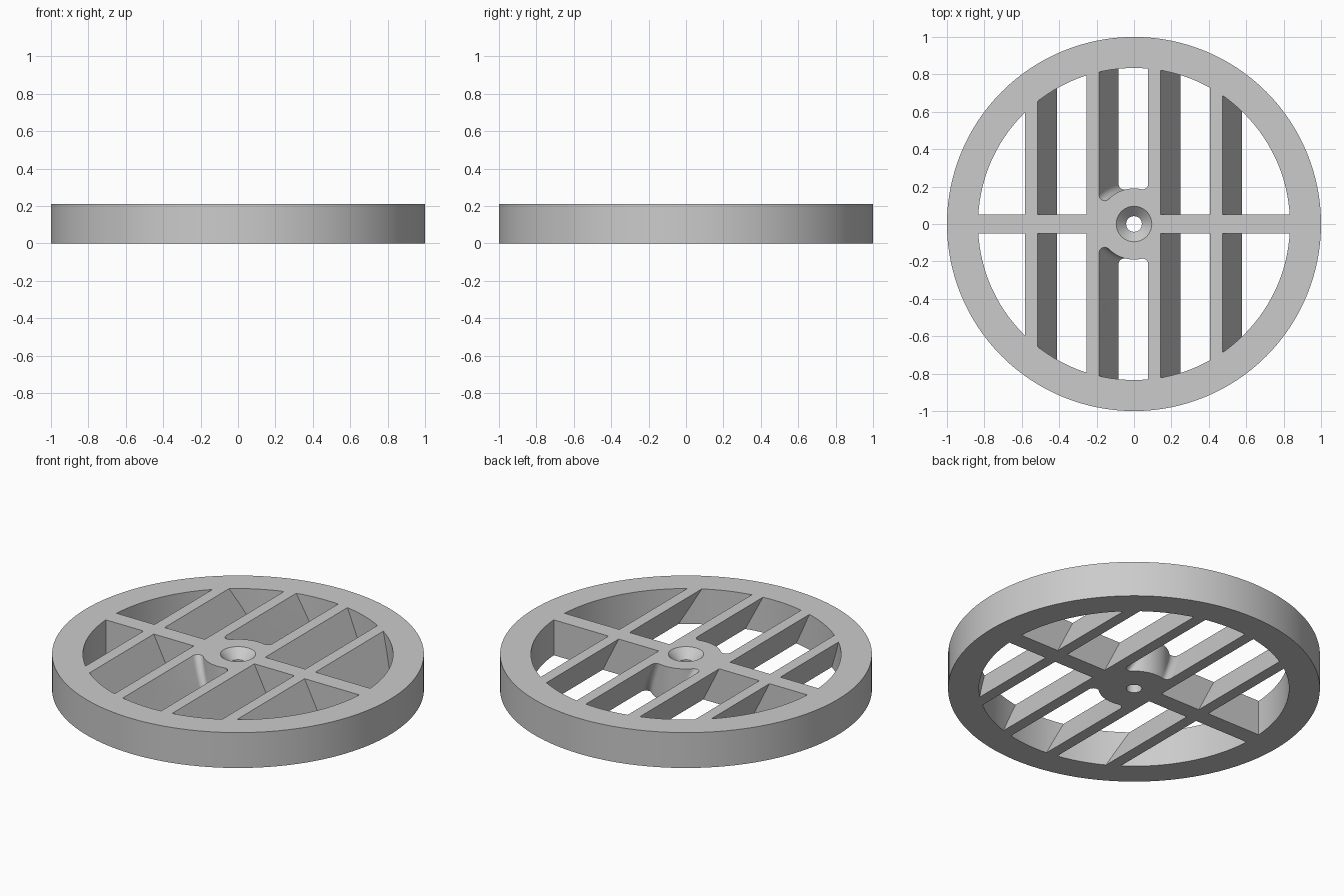
import bpy, bmesh, math

HEIGHT = 0.21
INNER_R = 0.834
LEAN = 0.5                              # sideways slat travel per unit of height
SLAT_W = 0.067
SLATS = [-0.584 + 0.33 * i for i in range(4)]
BAR_HALF = 0.051
HUB_R, FILLET = 0.19, 0.03
LOW, HIGH = -0.07, 0.28                 # overshoot for clean cuts

cube = bpy.data.objects.get("Cube")
if cube:
    bpy.data.objects.remove(cube, do_unlink=True)

grey = bpy.data.materials.new("plain grey")
grey.use_nodes = True
grey.diffuse_color = (0.6, 0.6, 0.6, 1)
grey.node_tree.nodes["Principled BSDF"].inputs["Base Color"].default_value = (0.6, 0.6, 0.6, 1)


def loft(name, rings):
    """Closed solid through matching rings of points."""
    bm = bmesh.new()
    loops = [[bm.verts.new(p) for p in ring] for ring in rings]
    n = len(loops[0])
    for a, b in zip(loops, loops[1:]):
        for i in range(n):
            j = (i + 1) % n
            bm.faces.new((a[i], a[j], b[j], b[i]))
    bm.faces.new(loops[0][::-1])
    bm.faces.new(loops[-1])
    bmesh.ops.recalc_face_normals(bm, faces=bm.faces)
    mesh = bpy.data.meshes.new(name)
    bm.to_mesh(mesh)
    bm.free()
    mesh.materials.append(grey)
    obj = bpy.data.objects.new(name, mesh)
    bpy.context.collection.objects.link(obj)
    return obj


def circle(r, z, n):
    return [(r * math.cos(2 * math.pi * i / n), r * math.sin(2 * math.pi * i / n), z)
            for i in range(n)]


def rect(x0, x1, y, z):
    return [(x0, -y, z), (x1, -y, z), (x1, y, z), (x0, y, z)]


def shift(z):
    return LEAN * (HEIGHT - z)


def subtract(target, tool):
    mod = target.modifiers.new("cut", "BOOLEAN")
    mod.operation, mod.solver, mod.object = "DIFFERENCE", "EXACT", tool
    bpy.ops.object.select_all(action="DESELECT")
    bpy.context.view_layer.objects.active = target
    target.select_set(True)
    bpy.ops.object.modifier_apply(modifier=mod.name)
    bpy.data.objects.remove(tool, do_unlink=True)


def arc(cx, cy, r, a0, a1, n):
    return [(cx + r * math.cos(a0 + (a1 - a0) * i / n),
             cy + r * math.sin(a0 + (a1 - a0) * i / n)) for i in range(n + 1)]


def hub_section(z):
    """Hub outline between the two middle slats, with filleted corners."""
    left = SLATS[1] + SLAT_W + shift(z)
    right = SLATS[2] + shift(z)
    xl, xr = left + FILLET, right - FILLET
    yl, yr = (math.sqrt((HUB_R + FILLET) ** 2 - x * x) for x in (xl, xr))
    al, ar = math.atan2(yl, xl), math.atan2(yr, xr)
    half = [(left - 0.03, yl)]
    half += arc(xl, yl, FILLET, math.pi, al + math.pi, 8)
    half += arc(0, 0, HUB_R, al, ar, 24)[1:-1]
    half += arc(xr, yr, FILLET, ar + math.pi, 2 * math.pi, 8)
    half += [(right + 0.03, yr)]
    return [(x, y, z) for x, y in half] + [(x, -y, z) for x, y in reversed(half)]


# Opening: everything inside the rim except bar, slats and hub
opening = loft("opening", [circle(INNER_R, -0.05, 128), circle(INNER_R, 0.26, 128)])
subtract(opening, loft("crossbar", [rect(-0.95, 0.95, BAR_HALF, z) for z in (LOW, HIGH)]))
for x in SLATS:
    subtract(opening, loft("slat", [rect(x + shift(z), x + SLAT_W + shift(z), 0.95, z)
                                    for z in (LOW, HIGH)]))
levels = [LOW + (HIGH - LOW) * i / 14 for i in range(15)]
subtract(opening, loft("hub", [hub_section(z) for z in levels]))

# Round grille with the openings and the countersunk screw hole
grille = loft("round_grille", [circle(1, 0, 128), circle(1, HEIGHT, 128)])
subtract(grille, opening)
subtract(grille, loft("screw_hole", [circle(0.042, -0.05, 48), circle(0.042, HEIGHT - 0.053, 48),
                                     circle(0.095, HEIGHT, 48), circle(0.095, HIGH, 48)]))
bpy.context.view_layer.objects.active = grille
grille.select_set(True)
bpy.ops.object.shade_smooth_by_angle(angle=math.radians(30))
